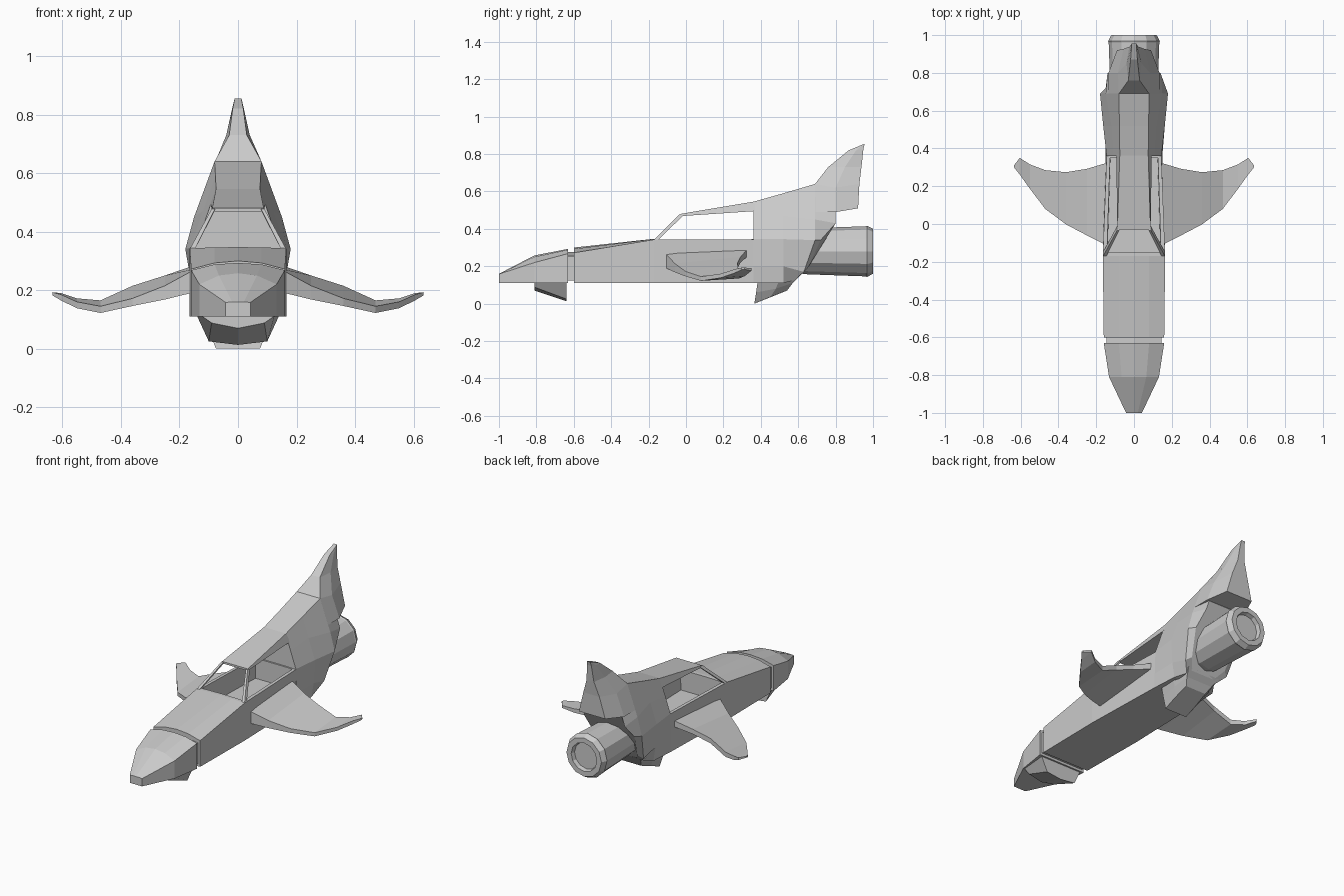
import bpy, bmesh, math


def loft(name, rings):
    """Skin closed rings of equal length and cap both ends."""
    bm = bmesh.new()
    loops = [[bm.verts.new(p) for p in r] for r in rings]
    n = len(loops[0])
    for a, b in zip(loops, loops[1:]):
        for i in range(n):
            j = (i + 1) % n
            bm.faces.new((a[i], a[j], b[j], b[i]))
    bm.faces.new(loops[0])
    bm.faces.new(loops[-1])
    bmesh.ops.recalc_face_normals(bm, faces=bm.faces)
    me = bpy.data.meshes.new(name)
    bm.to_mesh(me)
    bm.free()
    ob = bpy.data.objects.new(name, me)
    bpy.context.collection.objects.link(ob)
    return ob


def sym(half):
    """Complete a right-hand half outline by mirroring across x = 0."""
    return half + [(-x, y, z) for x, y, z in reversed(half) if x != 0]


def at(y, *pts):
    return sym([(x, y, z) for x, z in pts])


def mirror(ob):
    m = ob.modifiers.new("mirror", 'MIRROR')
    m.use_axis = (True, False, False)


# Nose cone and the recessed neck behind it
loft("nose", [
    at(-1.0, (.042, .11), (.042, .158), (.02, .16), (0, .16)),
    at(-.81, (.132, .11), (.132, .22), (.065, .25), (0, .258)),
    at(-.63, (.16, .11), (.16, .268), (.08, .288), (0, .293))])
loft("neck", [at(y, (.145, .125), (.145, .255), (0, .275)) for y in (-.64, -.59)])

# Chin intake below the nose
loft("chin", [
    at(-.81, (.125, .112), (.09, .088), (0, .07)),
    at(-.64, (.14, .112), (.10, .025), (0, .013))])

# Front fuselage with an open cockpit tub
hull = loft("front_fuselage", [
    at(-.60, (.16, .11), (.16, .272), (.08, .293), (0, .30)),
    at(-.17, (.165, .11), (.165, .343), (.08, .346), (0, .347)),
    at(.36, (.15, .11), (.145, .343), (.08, .345), (0, .345))])
tub = loft("tub_cutter", [
    at(-.15, (.14, .22), (.145, .42)),
    at(.35, (.125, .22), (.128, .42))])
tub.hide_render = True
tub.hide_set(True)
cut = hull.modifiers.new("tub", 'BOOLEAN')
cut.object = tub
cut.operation = 'DIFFERENCE'
cut.solver = 'EXACT'

# Canopy roof and windscreen pillars
loft("canopy_roof", [
    at(-.03, (.088, .468), (.088, .48)),
    at(.37, (.094, .495), (.075, .547))])
pillar = loft("windscreen_pillar", [
    [(.164, -.17, .342), (.164, -.148, .342), (.146, -.148, .342), (.146, -.17, .342)],
    [(.09, -.035, .478), (.09, -.012, .474), (.078, -.012, .474), (.078, -.035, .478)]])
mirror(pillar)

# Rear fuselage, flaring out and ending in a slanted back
loft("rear_fuselage", [
    at(.36, (.15, .11), (.15, .20), (.145, .345), (.11, .445), (.075, .545)),
    at(.52, (.14, .11), (.155, .20), (.163, .345), (.12, .47), (.077, .59)),
    sym([(.10, .58, .125), (.15, .63, .17), (.18, .69, .34), (.15, .69, .45), (.08, .69, .64)]),
    sym([(.08, .60, .14), (.12, .65, .19), (.15, .72, .34), (.14, .80, .43), (.12, .80, .49)])])

# Tail fin: narrow front edge, waist and rear edge at each level
levels = [
    ((.135, .69, .49), (.135, .80, .49), (.09, .92, .51)),
    ((.08, .69, .64), (.085, .80, .62), (.055, .927, .64)),
    ((.03, .76, .73), (.04, .85, .73), (.025, .938, .73)),
    ((.018, .87, .82), (.02, .91, .82), (.015, .949, .83)),
    ((.012, .945, .851), (.012, .95, .853), (.012, .955, .855))]
loft("tail_fin", [sym(list(l)) for l in levels])

# Keel under the rear
loft("keel", [
    sym([(.125, .385, .13), (.13, .50, .13), (.11, .61, .15)]),
    sym([(.10, .375, .06), (.105, .48, .08), (.09, .57, .11)]),
    sym([(.075, .365, 0), (.075, .45, .035), (.07, .54, .07)])])

# Wings: x, leading y, trailing y, leading top/bottom z, trailing top/bottom z
stations = [
    (.14, -.115, .325, .275, .195, .288, .25),
    (.25, -.06, .292, .215, .168, .25, .22),
    (.36, -.002, .274, .172, .146, .215, .185),
    (.47, .08, .285, .145, .122, .165, .135),
    (.55, .185, .315, .16, .138, .172, .148),
    (.605, .262, .35, .185, .165, .19, .176),
    (.634, .298, .312, .193, .182, .193, .184)]
wing = loft("wing", [
    [(x, yl, lt), (x, yt, tt), (x, yt, tb), (x, yl, lb)]
    for x, yl, yt, lt, lb, tt, tb in stations])
mirror(wing)

# Engine nozzle with a chamfered rim and recessed outlet
profile = [(.115, .58), (.123, .65), (.134, .96), (.137, .968), (.12, 1.0), (.088, 1.0), (.082, .975)]
loft("engine", [
    [(r * math.cos(math.tau * i / 12), y, .28 + r * math.sin(math.tau * i / 12)) for i in range(12)]
    for r, y in profile])
